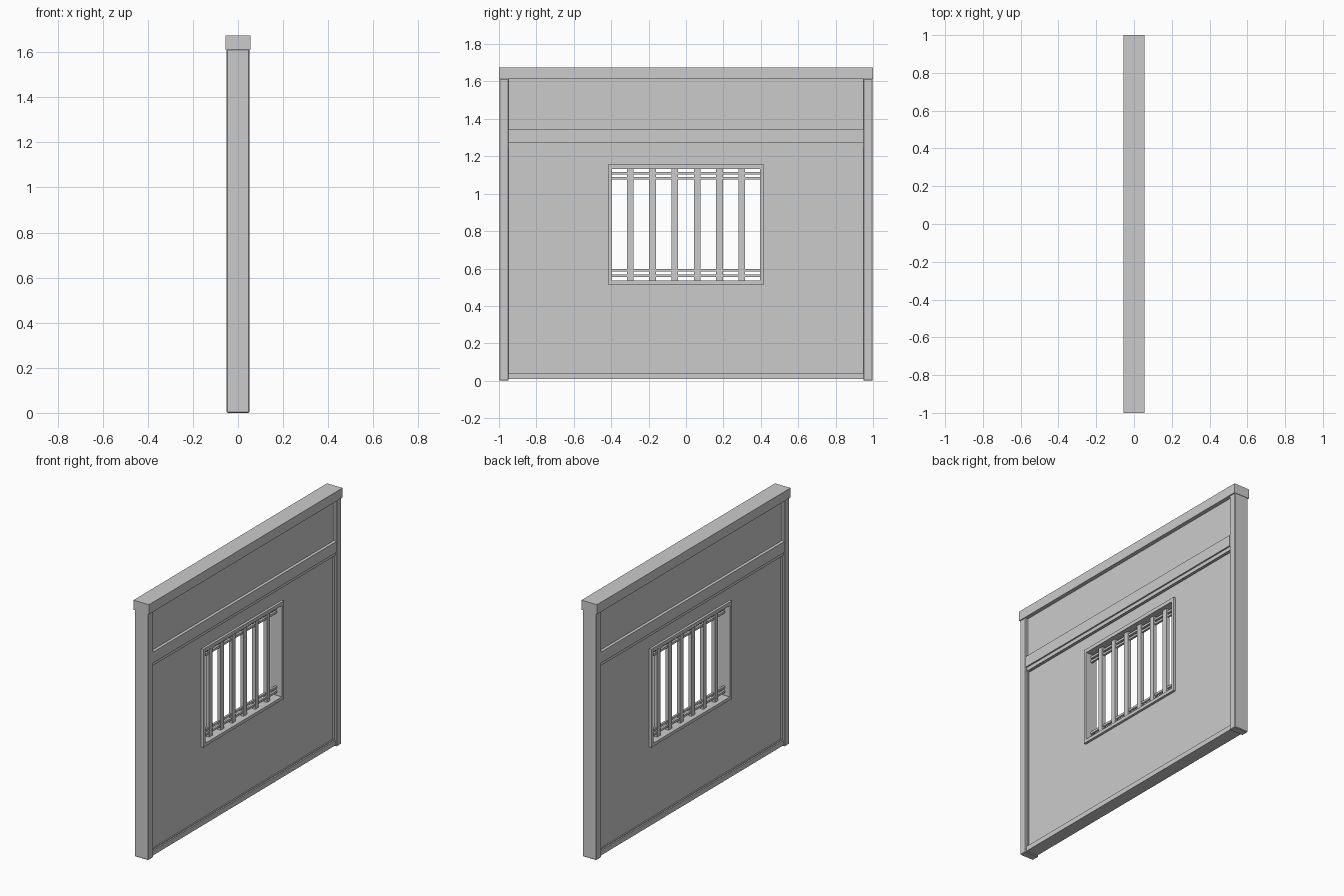
import bpy, bmesh

if "Cube" in bpy.data.objects:
    bpy.data.objects.remove(bpy.data.objects["Cube"])


def finish(name, bm, bevel=0.0):
    bmesh.ops.recalc_face_normals(bm, faces=bm.faces)
    me = bpy.data.meshes.new(name)
    bm.to_mesh(me)
    bm.free()
    ob = bpy.data.objects.new(name, me)
    bpy.context.collection.objects.link(ob)
    if bevel:
        mod = ob.modifiers.new("bevel", 'BEVEL')
        mod.width = bevel
        mod.segments = 1
    return ob


def box(name, hx, y0, y1, z0, z1, bevel=0.0):
    """Box centred on x = 0 with half depth hx."""
    bm = bmesh.new()
    bmesh.ops.create_cube(bm, size=1)
    for v in bm.verts:
        v.co = (v.co.x * 2 * hx,
                y0 + (v.co.y + 0.5) * (y1 - y0),
                z0 + (v.co.z + 0.5) * (z1 - z0))
    return finish(name, bm, bevel)


def ring(name, hx, outer, inner):
    """Rectangular wall with a rectangular opening; rects are (y0, y1, z0, z1)."""
    bm = bmesh.new()
    loops = []
    for x in (-hx, hx):
        for y0, y1, z0, z1 in (outer, inner):
            loops.append([bm.verts.new((x, y, z)) for y, z in
                          ((y0, z0), (y1, z0), (y1, z1), (y0, z1))])
    bo, bi, fo, fi = loops
    for a, b in ((bo, bi), (fo, fi), (bo, fo), (bi, fi)):
        for i in range(4):
            j = (i + 1) % 4
            bm.faces.new((a[i], a[j], b[j], b[i]))
    return finish(name, bm)


# Posts, top beam and rails
for side, y0, y1 in (("left", -0.998, -0.948), ("right", 0.948, 0.998)):
    box(side + "_post", 0.05, y0, y1, 0.0, 1.615, 0.004)
box("top_beam", 0.056, -1.0, 1.0, 1.612, 1.675)
box("middle_rail", 0.05, -0.948, 0.948, 1.272, 1.344)
box("middle_rail_step", 0.04, -0.948, 0.948, 1.248, 1.272)
box("bottom_rail", 0.042, -0.948, 0.948, 0.008, 0.04)

# Wall panels, with a thin lip around the lower one
win_out = (-0.416, 0.416, 0.514, 1.156)
win_in = (-0.395, 0.395, 0.535, 1.132)
box("upper_panel", 0.03, -0.948, 0.948, 1.344, 1.612)
ring("lower_panel", 0.025, (-0.948, 0.948, 0.04, 1.248), win_out)
ring("lower_panel_lip", 0.033, (-0.948, 0.948, 0.04, 1.248),
     (-0.943, 0.943, 0.046, 1.244))

# Barred window
ring("window_frame", 0.041, win_out, win_in)
for i in range(6):
    y = (i - 2.5) * 0.1194
    box(f"window_bar_{i + 1}", 0.012, y - 0.0175, y + 0.0175, 0.535, 1.132)
for i, z in enumerate((0.561, 0.590, 1.082, 1.109)):
    box(f"cross_rod_{i + 1}", 0.007, -0.395, 0.395, z - 0.007, z + 0.007)
